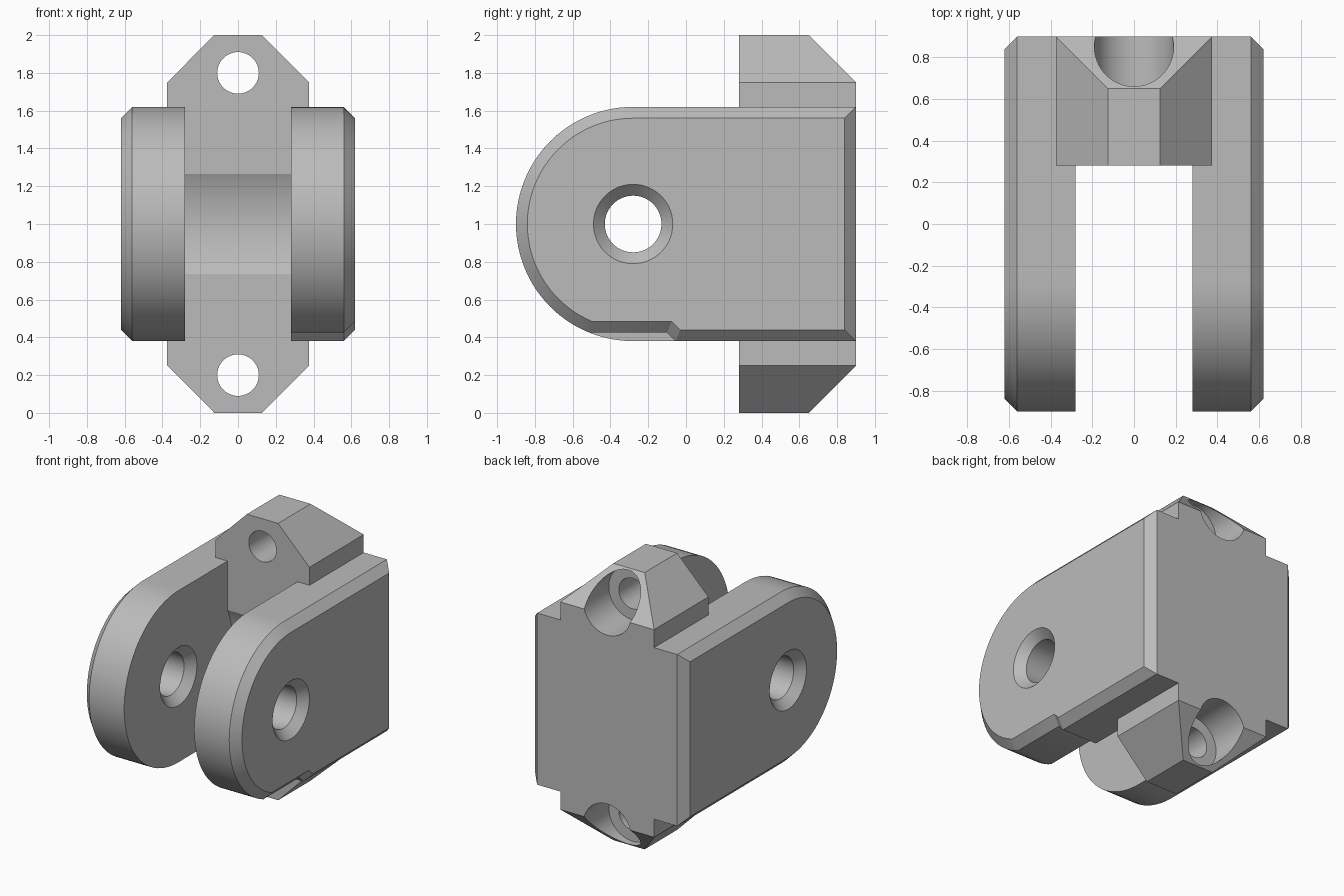
import bpy, bmesh
from math import sin, cos, pi, asin
from mathutils import Vector

cube = bpy.data.objects.get("Cube")
if cube:
    bpy.data.objects.remove(cube)

HUB_Y, HUB_Z, HUB_R = -0.28, 1.0, 0.62   # pivot centre and rounded end radius
INNER, OUTER, CHAMFER = 0.28, 0.62, 0.06
BACK = 0.9

grey = bpy.data.materials.new("plain_grey")
grey.use_nodes = True
colour = (0.5, 0.5, 0.5, 1)
grey.diffuse_color = colour
grey.node_tree.nodes["Principled BSDF"].inputs["Base Color"].default_value = colour


def loft(name, loops):
    """Solid skinned through loops with equal point counts."""
    bm = bmesh.new()
    rings = [[bm.verts.new(p) for p in loop] for loop in loops]
    n = len(rings[0])
    for a, b in zip(rings, rings[1:]):
        for i in range(n):
            j = (i + 1) % n
            bm.faces.new((a[i], a[j], b[j], b[i]))
    bm.faces.new(rings[0])
    bm.faces.new(rings[-1])
    bmesh.ops.recalc_face_normals(bm, faces=bm.faces)
    mesh = bpy.data.meshes.new(name)
    bm.to_mesh(mesh)
    bm.free()
    mesh.materials.append(grey)
    obj = bpy.data.objects.new(name, mesh)
    bpy.context.collection.objects.link(obj)
    return obj


def lathe(name, steps, axis, centre, sides=64):
    """Turned solid; steps are (position, radius) along the x or y axis."""
    loops = []
    for pos, r in steps:
        ring = []
        for k in range(sides):
            a = 2 * pi * k / sides
            u, w = centre[0] + r * cos(a), centre[1] + r * sin(a)
            ring.append((pos, u, w) if axis == "x" else (u, pos, w))
        loops.append(ring)
    return loft(name, loops)


def combine(target, tool, operation):
    mod = target.modifiers.new(operation, "BOOLEAN")
    mod.operation, mod.object, mod.solver = operation, tool, "EXACT"
    bpy.context.view_layer.objects.active = target
    bpy.ops.object.modifier_apply(modifier=mod.name)
    bpy.data.objects.remove(tool)


def cheek_profile(inset, relieved):
    """Side outline (y, z): rounded front, square back, optional bottom relief."""
    r = HUB_R - inset
    low, back = HUB_Z - r, BACK - inset
    end, tail = 1.5 * pi, []
    if relieved:
        floor, shift = 0.425 + inset, 0.41 * inset
        end = pi + asin((HUB_Z - floor) / r)
        tail = [(-0.1 + shift, floor), (-0.055 + shift, low)]
    steps = 48
    arc = []
    for k in range(steps + 1):
        a = pi / 2 + (end - pi / 2) * k / steps
        arc.append((HUB_Y + r * cos(a), HUB_Z + r * sin(a)))
    return arc + tail + [(back, low), (back, HUB_Z + r)]


# Mounting block: octagonal slab with sloped rear corners
half = [(0.125, 2), (0.375, 1.75), (0.375, 0.25), (0.125, 0)]
outline = half + [(-x, z) for x, z in reversed(half)]
bracket = loft("clevis_bracket", [[(x, y, z) for x, z in outline] for y in (0.28, BACK)])
bm = bmesh.new()
bm.from_mesh(bracket.data)
for side in (1, -1):
    cut = bmesh.ops.bisect_plane(
        bm, geom=bm.verts[:] + bm.edges[:] + bm.faces[:],
        plane_co=Vector((0, BACK, 1 + 0.75 * side)),
        plane_no=Vector((0, 1, side)), clear_outer=True)
    rim = [e for e in cut["geom_cut"] if isinstance(e, bmesh.types.BMEdge)]
    bmesh.ops.contextual_create(bm, geom=rim)
bmesh.ops.recalc_face_normals(bm, faces=bm.faces)
bm.to_mesh(bracket.data)
bm.free()

# Curved clearance in the web between the cheeks
combine(bracket, lathe("clearance", [(-0.5, HUB_R), (0.5, HUB_R)], "x",
                       (HUB_Y, HUB_Z), 128), "DIFFERENCE")

# Counterbored bolt holes in both ears
for z in (0.2, 1.8):
    bore = lathe("bolt_bore", [(0.1, 0.11), (0.61, 0.11), (0.61, 0.19), (1.1, 0.19)],
                 "y", (0, z))
    combine(bracket, bore, "DIFFERENCE")

# Cheeks with chamfered outer rim and countersunk pivot holes
for side in (1, -1):
    full = cheek_profile(0, side > 0)
    small = cheek_profile(CHAMFER, side > 0)
    layers = [(INNER, full), (OUTER - CHAMFER, full), (OUTER, small)]
    cheek = loft("cheek", [[(side * x, y, z) for y, z in p] for x, p in layers])
    pin = [(INNER - 0.02, 0.23), (INNER + 0.06, 0.15),
           (OUTER - 0.06, 0.15), (OUTER + 0.02, 0.23)]
    combine(cheek, lathe("pivot_hole", [(side * x, r) for x, r in pin], "x",
                         (HUB_Y, HUB_Z)), "DIFFERENCE")
    combine(bracket, cheek, "UNION")

# Smooth curved walls, crisp edges
bpy.ops.object.select_all(action="DESELECT")
bracket.select_set(True)
bpy.context.view_layer.objects.active = bracket
bpy.ops.object.shade_smooth_by_angle(angle=pi / 7)
